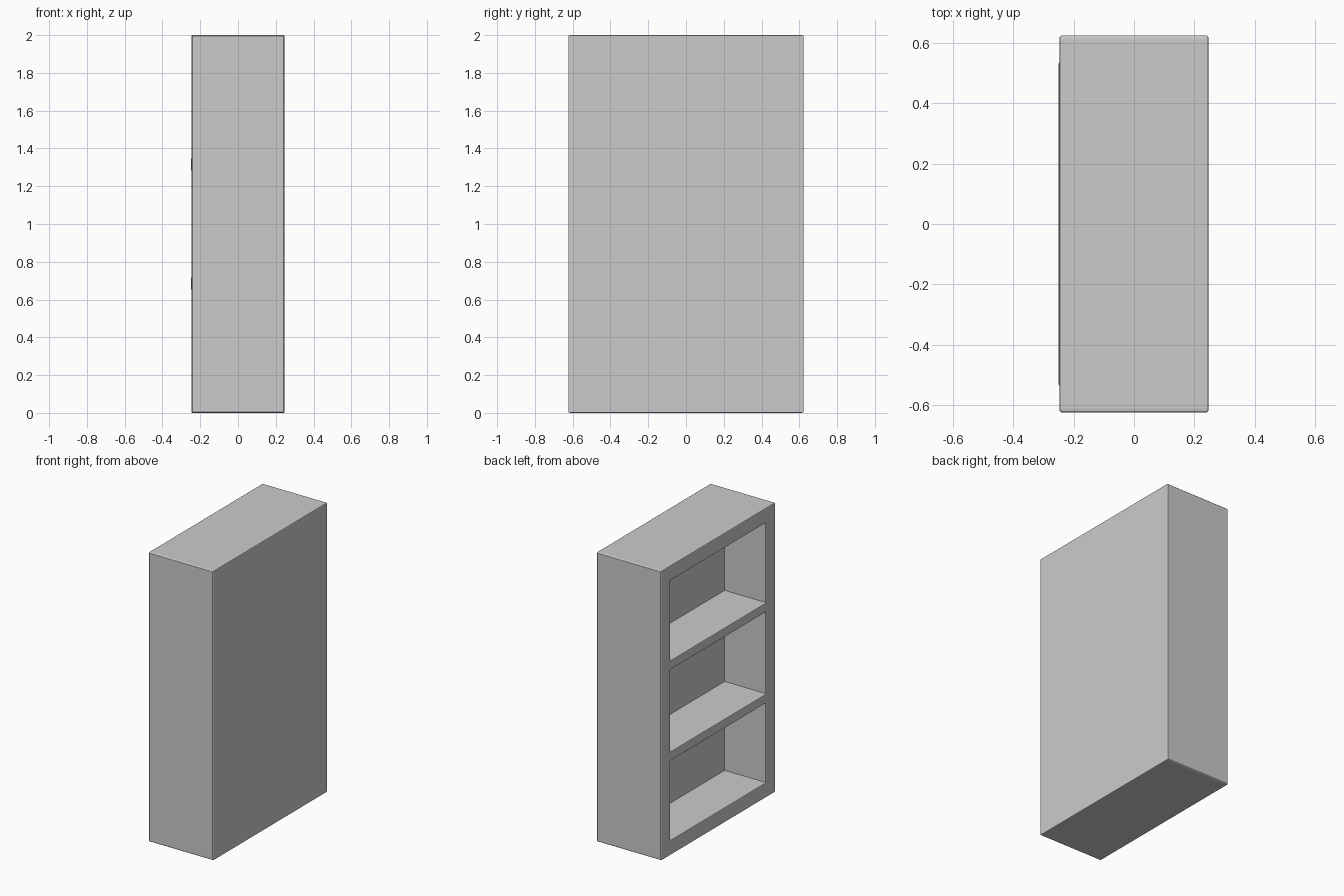
import bpy, bmesh
from mathutils import Vector

if "Cube" in bpy.data.objects:
    bpy.data.objects.remove(bpy.data.objects["Cube"])


def finish(bm, name, scale, location):
    """Round the convex edges, then stretch to final size and add to the scene."""
    bm.normal_update()
    edges = [e for e in bm.edges if e.is_convex and e.calc_face_angle() > 0.1]
    bmesh.ops.bevel(bm, geom=edges, offset=0.01, segments=2, profile=0.5, affect='EDGES')
    bmesh.ops.scale(bm, vec=Vector(scale), verts=bm.verts)
    bmesh.ops.recalc_face_normals(bm, faces=bm.faces)
    mesh = bpy.data.meshes.new(name)
    bm.to_mesh(mesh)
    bm.free()
    obj = bpy.data.objects.new(name, mesh)
    obj.location = location
    bpy.context.collection.objects.link(obj)


def box(x, y, z):
    bm = bmesh.new()
    bmesh.ops.create_cube(bm, size=1)
    bmesh.ops.scale(bm, vec=Vector((x, y, z)), verts=bm.verts)
    return bm


DEPTH, WIDTH, HEIGHT = 0.494, 1.246, 2.0
HALF_OPEN_W, HALF_OPEN_H, RECESS = 0.522, 0.898, 0.317

# Case: one block with a recess pushed into its -x face
bm = box(1, 1, 4)
bm.normal_update()
front = min(bm.faces, key=lambda f: f.calc_center_median().x)
bmesh.ops.inset_individual(bm, faces=[front], thickness=0.1)
for v in front.verts:
    v.co.y = HALF_OPEN_W / WIDTH * (1 if v.co.y > 0 else -1)
    v.co.z = HALF_OPEN_H / HEIGHT * 4 * (1 if v.co.z > 0 else -1)
inner = bmesh.ops.extrude_discrete_faces(bm, faces=[front])["faces"][0]
bmesh.ops.translate(bm, vec=Vector((RECESS / DEPTH, 0, 0)), verts=inner.verts)
finish(bm, "bookcase_case", (DEPTH, WIDTH, HEIGHT / 4), (0, 0, HEIGHT / 2))

# Two shelves standing very slightly proud of the case
x0, x1 = -0.25, 0.08
for name, z in (("lower_shelf", 0.685), ("upper_shelf", 1.315)):
    bm = box((x1 - x0) / 0.5, 1, 0.063 / 0.5)
    finish(bm, name, (0.5, 2 * HALF_OPEN_W + 0.03, 0.5), ((x0 + x1) / 2, 0, z))
